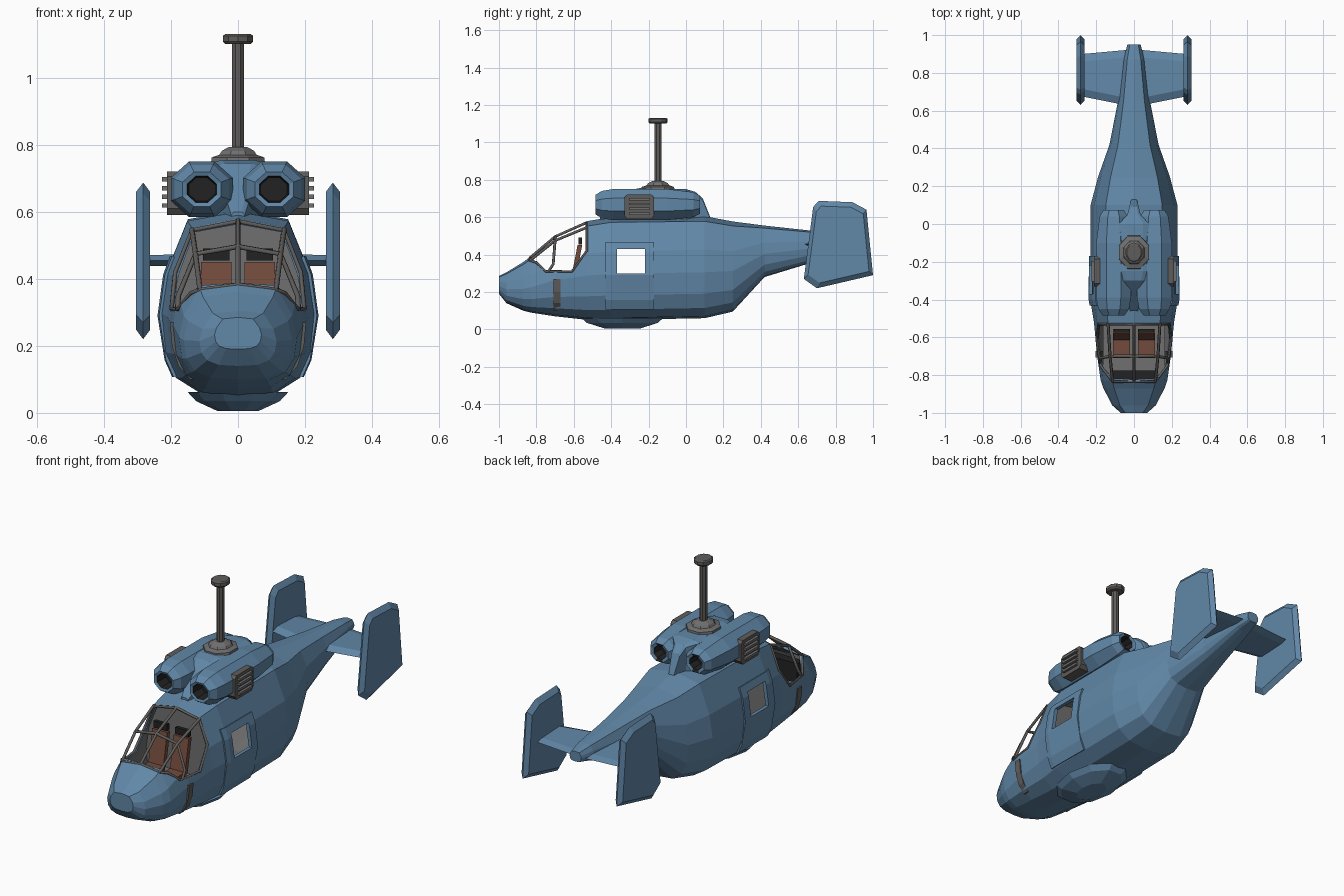
import bpy, bmesh, math
from mathutils import Vector

old = bpy.data.objects.get("Cube")
if old:
    bpy.data.objects.remove(old, do_unlink=True)


def material(name, r, g, b):
    m = bpy.data.materials.new(name)
    m.use_nodes = True
    m.diffuse_color = (r, g, b, 1)
    m.node_tree.nodes["Principled BSDF"].inputs["Base Color"].default_value = (r, g, b, 1)
    return m


BLUE = material("body blue", .12, .245, .39)
GREY = material("interior grey", .16, .16, .16)
STEEL = material("mast grey", .115, .11, .105)
DARK = material("intake black", .016, .016, .016)
BROWN = material("seat brown", .17, .07, .045)


def finish(name, bm, mats):
    bmesh.ops.recalc_face_normals(bm, faces=bm.faces[:])
    mesh = bpy.data.meshes.new(name)
    bm.to_mesh(mesh)
    bm.free()
    ob = bpy.data.objects.new(name, mesh)
    bpy.context.collection.objects.link(ob)
    for m in mats:
        mesh.materials.append(m)
    return ob


def loft(name, rings, mats):
    """Skin closed rings of equal point count and cap both ends."""
    bm = bmesh.new()
    loops = [[bm.verts.new(p) for p in ring] for ring in rings]
    n = len(loops[0])
    for a, b in zip(loops, loops[1:]):
        for i in range(n):
            bm.faces.new((a[i], a[(i + 1) % n], b[(i + 1) % n], b[i]))
    bm.faces.new(loops[0])
    bm.faces.new(loops[-1])
    return finish(name, bm, mats)


def box(name, lo, hi, mat):
    rect = lambda z: [(lo[0], lo[1], z), (hi[0], lo[1], z), (hi[0], hi[1], z), (lo[0], hi[1], z)]
    return loft(name, [rect(lo[2]), rect(hi[2])], [mat])


def ngon(n, rx, ry, turn=0):
    return [(rx * math.cos(math.tau * i / n + turn), ry * math.sin(math.tau * i / n + turn)) for i in range(n)]


def mirror(ob):
    ob.modifiers.new("mirror", 'MIRROR').use_mirror_merge = False
    return ob


def solidify(ob, thickness, offset, inner=0):
    m = ob.modifiers.new("thickness", 'SOLIDIFY')
    m.thickness, m.offset, m.material_offset = thickness, offset, inner


def cut(ob, cutters):
    for c in cutters:
        m = ob.modifiers.new("cut", 'BOOLEAN')
        m.operation, m.solver, m.object = 'DIFFERENCE', 'EXACT', c
    bpy.context.view_layer.update()
    mesh = bpy.data.meshes.new_from_object(ob.evaluated_get(bpy.context.evaluated_depsgraph_get()))
    ob.modifiers.clear()
    ob.data = mesh


def tube(name, points, radius, mat, cyclic=False):
    cu = bpy.data.curves.new(name, 'CURVE')
    cu.dimensions, cu.bevel_depth, cu.bevel_resolution, cu.use_fill_caps = '3D', radius, 1, True
    sp = cu.splines.new('POLY')
    sp.points.add(len(points) - 1)
    for p, co in zip(sp.points, points):
        p.co = (*co, 1)
    sp.use_cyclic_u = cyclic
    ob = bpy.data.objects.new(name, cu)
    bpy.context.collection.objects.link(ob)
    cu.materials.append(mat)
    return ob


# Hull stations: y, half width, bottom, top
STATIONS = [(-1, .07, .19, .285), (-.96, .115, .14, .305), (-.87, .162, .1, .36), (-.83, .176, .09, .39),
            (-.7, .195, .07, .5), (-.52, .212, .05, .58), (-.4, .232, .05, .6), (.1, .23, .06, .605),
            (.25, .19, .095, .577), (.42, .13, .28, .555), (.65, .085, .35, .53), (.87, .055, .42, .51),
            (.95, .035, .44, .495)]
# Half cross-section, bottom to top, as fractions of width and height
SECTION = [(0, 0), (.5, .02), (.8, .1), (.95, .24), (1, .45), (.92, .67), (.65, .95), (0, 1)]


def hull_half(y):
    for a, b in zip(STATIONS, STATIONS[1:]):
        if a[0] <= y <= b[0]:
            t = (y - a[0]) / (b[0] - a[0])
            w, lo, hi = [p + (q - p) * t for p, q in zip(a[1:], b[1:])]
            return [(w * fx, lo + (hi - lo) * fz) for fx, fz in SECTION]


def hull_ring(y, s=1):
    half = hull_half(y)
    pts = half + [(-x, z) for x, z in half[-2:0:-1]]
    return [(x * s, y, .32 + (z - .32) * s) for x, z in pts]


def hull_x(y, z):
    half = hull_half(y)
    for (x0, z0), (x1, z1) in zip(half, half[1:]):
        if z0 <= z <= z1:
            return x0 + (x1 - x0) * (z - z0) / (z1 - z0)
    return 0


# Hollow hull with open canopy and cabin windows
hull = loft("fuselage", [hull_ring(s[0]) for s in STATIONS], [BLUE, GREY])
solidify(hull, .012, -1, 1)
SILL = [(-.85, .405), (-.75, .31), (-.61, .31), (-.53, .42)]
profile = SILL + [(-.53, .75), (-.85, .75)]
canopy_cut = loft("canopy_cutter", [[(x, y, z) for y, z in profile] for x in (-.4, .4)], [])
window_cut = box("window_cutter", (-.4, -.37, .3), (.4, -.22, .43), BLUE)
cut(hull, [canopy_cut, window_cut])

# Sliding doors following the hull side
bm = bmesh.new()
cols = [[bm.verts.new((hull_x(y, z) + .001, y, z)) for z in (.11, .16, .29, .41, .465)] for y in (-.43, -.4, -.17)]
for a, b in zip(cols, cols[1:]):
    for i in range(len(a) - 1):
        bm.faces.new((a[i], b[i], b[i + 1], a[i + 1]))
door = finish("side_door", bm, [BLUE])
solidify(door, .016, 0)
cut(door, [window_cut])
mirror(door)
for c in (canopy_cut, window_cut):
    bpy.data.objects.remove(c, do_unlink=True)

# Canopy frame
corner = lambda y, i: (hull_half(y)[i][0], y, hull_half(y)[i][1] - .004)
ys = (-.835, -.7, -.525)
tube("canopy_centre_bar", [corner(y, 7) for y in ys], .008, STEEL)
mirror(tube("canopy_side_bar", [corner(y, 6) for y in ys], .008, STEEL))
hoop = [(hull_x(-.735, .31), -.735, .31), corner(-.71, 5), corner(-.7, 6), corner(-.7, 7)]
mirror(tube("canopy_hoop", hoop, .008, STEEL))
rim = [corner(-.835, 7), corner(-.835, 6)]
rim += [(hull_x(y, z), y, z) for y, z in [(-.8, .358)] + SILL[1:]]
rim += [corner(-.53, 6), corner(-.53, 7)]
mirror(tube("canopy_rim", rim, .007, STEEL))

# Cockpit interior
loft("cockpit_bulkhead", [hull_ring(y, .94) for y in (-.5, -.49)], [GREY])
box("cockpit_floor", (-.165, -.82, .2), (.165, -.5, .215), GREY)
box("dashboard", (-.125, -.825, .24), (.125, -.775, .345), DARK)
mirror(box("seat_base", (.02, -.71, .215), (.11, -.6, .28), BROWN))
rect = lambda y, z: [(.02, y, z), (.11, y, z), (.11, y + .025, z), (.02, y + .025, z)]
mirror(loft("seat_back", [rect(-.615, .27), rect(-.58, .45)], [BROWN]))
mirror(box("headrest", (.025, -.575, .455), (.105, -.555, .49), DARK))

# Engine pods with recessed intake and outlet
PODS = [(-.41, .42), (-.48, .47), (-.485, .62), (-.45, .88), (-.39, 1), (-.1, 1), (.04, .8), (.075, .58), (.07, .4), (.01, .36)]
octagon = ngon(8, .1, .09, math.pi / 8)
pod = loft("engine_pod", [[(.108 + x * s, y, .667 + z * s) for x, z in octagon] for y, s in PODS], [BLUE, DARK])
for f in pod.data.polygons:
    d = [abs(Vector((v.co.x - .108, v.co.z - .667)).length) for v in (pod.data.vertices[i] for i in f.vertices)]
    if max(d) < .054:
        f.material_index = 1
mirror(pod)

# Cowling between the pods
COWL = [(-.46, .02, .6), (-.3, .065, .745), (-.25, .08, .755), (.0, .08, .75), (.05, .035, .735), (.09, .025, .7), (.13, .015, .6)]
loft("engine_cowling", [[(-w, y, .57), (w, y, .57), (w, y, z - .01), (w * .6, y, z), (-w * .6, y, z), (-w, y, z - .01)]
                        for y, w, z in COWL], [BLUE])

# Louvred exhaust panels
panel = [(-.33, .61), (-.315, .59), (-.185, .59), (-.17, .61), (-.17, .705), (-.185, .72), (-.315, .72), (-.33, .705)]
mirror(loft("exhaust_panel", [[(x, y, z) for y, z in panel] for x in (.15, .212)], [STEEL]))
for i in range(4):
    z = .612 + i * .026
    mirror(box("exhaust_slat", (.21, -.305, z), (.226, -.195, z + .013), GREY))


# Rotor mast
def turned(name, rows, n, mat):
    return loft(name, [[(x, y - .15, z) for x, y in ngon(n, r, r * 1.1, math.pi / n)] for r, z in rows], [mat])


turned("mast_base", [(.088, .74), (.085, .762), (.06, .77), (.052, .782), (.03, .793)], 8, GREY)
turned("mast_shaft", [(.019, .78), (.019, 1.11)], 8, STEEL)
turned("mast_cap", [(.04, 1.1), (.047, 1.108), (.047, 1.125), (.04, 1.13)], 10, STEEL)

# Tailplane and end fins
wing = lambda x, y0, y1, t: [(x, y0, .455), (x, y0 + .04, .455 + t), (x, y1 - .04, .455 + t * .6),
                             (x, y1, .455), (x, y1 - .04, .455 - t * .6), (x, y0 + .04, .455 - t)]
mirror(loft("tailplane", [wing(0, .62, .925, .02), wing(.275, .675, .9, .016)], [BLUE]))
FIN = [(.63, .27), (.7, .22), (1, .29), (.965, .64), (.89, .68), (.71, .687), (.68, .655)]
fin_ring = lambda x, s: [(x, .82 + (y - .82) * s, .455 + (z - .455) * s) for y, z in FIN]
mirror(loft("tail_fin", [fin_ring(.262, .88), fin_ring(.283, 1), fin_ring(.304, .88)], [BLUE]))

# Belly blister
belly = [(x, y - .34) for x, y in ngon(10, 1, 1)]
loft("belly_blister", [[(x * w, -.34 + (y + .34) * l, z) for x, y in belly]
                       for w, l, z in ((.15, .23, .062), (.125, .2, .035), (.06, .1, .005))], [BLUE])

# Vertical nose strips
strip = []
for z in (.1, .14, .2, .27):
    x = hull_x(-.69, z)
    strip.append([(x - .02, -.708, z), (x + .008, -.708, z), (x + .008, -.672, z), (x - .02, -.672, z)])
mirror(loft("side_strip", strip, [STEEL]))
